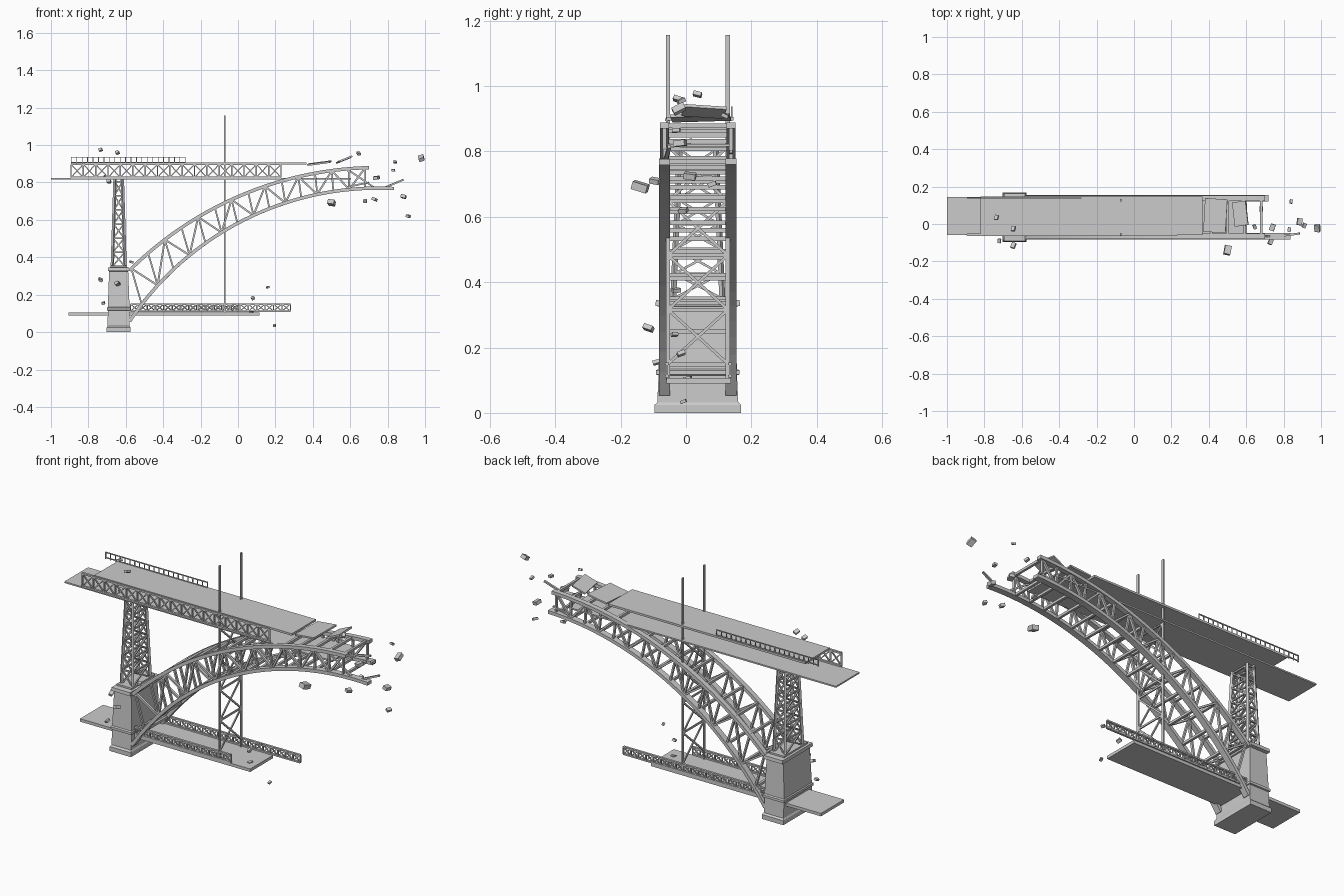
import bpy, bmesh, math, random
from mathutils import Vector, Matrix, Euler

if "Cube" in bpy.data.objects:
    bpy.data.objects.remove(bpy.data.objects["Cube"])

random.seed(4)
YF, YB, YC = -0.066, 0.138, 0.036      # front rib, back rib, bridge centre line


def finish(name, bm):
    bmesh.ops.recalc_face_normals(bm, faces=bm.faces)
    me = bpy.data.meshes.new(name)
    bm.to_mesh(me)
    bm.free()
    ob = bpy.data.objects.new(name, me)
    bpy.context.collection.objects.link(ob)
    return ob


def box(name, x, y, z, rot=None):
    """Box from (min, max) ranges, optionally rotated about its centre."""
    bm = bmesh.new()
    c = Vector([(r[0] + r[1]) / 2 for r in (x, y, z)])
    s = [r[1] - r[0] for r in (x, y, z)]
    m = Euler(rot or (0, 0, 0)).to_matrix().to_4x4()
    bmesh.ops.create_cube(bm, size=1, matrix=Matrix.Translation(c) @ m @ Matrix.Diagonal((*s, 1)))
    return finish(name, bm)


def bars(name, members):
    """One object of straight bars: (start, end, width, depth)."""
    bm = bmesh.new()
    for a, b, w, h in members:
        a, b = Vector(a), Vector(b)
        d = b - a
        n = d.normalized()
        s = n.cross(Vector((0, 0, 1)))
        s = s.normalized() if s.length > 1e-4 else Vector((0, 1, 0))
        t = s.cross(n)
        m = Matrix((s * w, t * h, d)).transposed().to_4x4()
        bmesh.ops.create_cube(bm, size=1, matrix=Matrix.Translation((a + b) / 2) @ m)
    return finish(name, bm)


def stack(name, rings):
    """Lofted rectangular block: rings of (z, half x, half y) about the pier axis."""
    bm = bmesh.new()
    prev = None
    for z, hx, hy in rings:
        r = [bm.verts.new((-0.638 + i * hx, YC + j * hy, z)) for i, j in ((-1, -1), (1, -1), (1, 1), (-1, 1))]
        if prev:
            for k in range(4):
                bm.faces.new((prev[k], prev[(k + 1) % 4], r[(k + 1) % 4], r[k]))
        else:
            bm.faces.new(r)
        prev = r
    bm.faces.new(prev)
    return finish(name, bm)


def top_z(x):
    return 0.88 - 1.883 + math.sqrt(1.883 ** 2 - (x - 0.75) ** 2)


def low_z(x):
    return 0.77 - 1.598 + math.sqrt(1.598 ** 2 - (x - 0.75) ** 2)


def chord(name, fz, x0, x1, y, w, t, n=28):
    """Rectangular section swept along an arch curve."""
    bm = bmesh.new()
    prev = None
    for i in range(n + 1):
        x = x0 + (x1 - x0) * i / n
        e = 1e-3
        nrm = Vector((-(fz(x + e) - fz(x - e)) / (2 * e), 0, 1)).normalized()
        p = Vector((x, y, fz(x)))
        r = [bm.verts.new(p + nrm * (t / 2 * k) + Vector((0, w / 2 * j, 0)))
             for j, k in ((-1, -1), (1, -1), (1, 1), (-1, 1))]
        if prev:
            for k in range(4):
                bm.faces.new((prev[k], prev[(k + 1) % 4], r[(k + 1) % 4], r[k]))
        else:
            bm.faces.new(r)
        prev = r
    bm.faces.new(prev)
    return finish(name, bm)


def x_truss(name, x0, x1, y, z0, z1, n, w, cw):
    """Flat girder with chords, posts and crossed diagonals."""
    m = [((x0, y, z), (x1, y, z), cw, w * 1.3) for z in (z0, z1)]
    p = (x1 - x0) / n
    for i in range(n + 1):
        x = x0 + p * i
        m.append(((x, y, z0), (x, y, z1), w, w))
        if i < n:
            m += [((x, y, z0), (x + p, y, z1), w, w * .8), ((x, y, z1), (x + p, y, z0), w, w * .8)]
    return bars(name, m)


# masonry pier
stack("pier_block", [(0, .064, .133), (.024, .064, .133), (.032, .059, .124), (.115, .058, .12),
                     (.117, .063, .128), (.13, .063, .128), (.134, .058, .12), (.325, .051, .112),
                     (.327, .058, .13), (.345, .056, .128), (.347, .045, .1), (.356, .045, .1)])

# lattice tower on the pier
tower = []
lev = [0.35 + 0.455 * i / 6 for i in range(7)]
def leg(i, j, z):
    f = (z - .35) / .455
    return (-0.638 + i * (.034 - .014 * f), YC + j * (.075 - .02 * f), z)
cor = [(-1, -1), (1, -1), (1, 1), (-1, 1)]
for k in range(4):
    a, b = cor[k], cor[(k + 1) % 4]
    tower.append((leg(*a, .345), leg(*a, .815), .013, .013))
    for i, z in enumerate(lev):
        tower.append((leg(*a, z), leg(*b, z), .008, .008))
        if i < 6:
            tower += [(leg(*a, z), leg(*b, lev[i + 1]), .007, .007), (leg(*b, z), leg(*a, lev[i + 1]), .007, .007)]
bars("lattice_tower", tower)

# arch ribs
for side, y, xe in (("front", YF, .835), ("back", YB, .72)):
    chord("arch_top_chord_" + side, top_z, -.58, .70, y, .028, .018)
    chord("arch_bottom_chord_" + side, low_z, -.58, xe, y, .034, .018)

# arch web members and cross struts
N = 14
top, low = [], []
for i in range(N + 1):
    x = -.57 + 1.25 * i / N
    top.append((x, top_z(x)))
    xl = min(x + .055 * (1 - i / N), .7)
    low.append((xl, low_z(xl)))
for side, y in (("front", YF), ("back", YB)):
    web = []
    for i in range(N + 1):
        t, l = top[i], low[i]
        web.append(((t[0], y, t[1]), (l[0], y, l[1]), .013, .009))
        if i < N:
            a, b = (low[i], top[i + 1]) if i % 2 else (top[i], low[i + 1])
            web.append(((a[0], y, a[1]), (b[0], y, b[1]), .013, .01))
    bars("arch_web_" + side, web)
struts = []
for row in (top, low):
    for x, z in row:
        struts.append(((x, YF, z), (x, YB, z), .013, .013))
bars("arch_cross_struts", struts)

# snapped members at the broken crown
bars("snapped_members", [((.60, YF, .86), (.74, YF, .765), .009, .009),
                         ((.765, YF, .765), (.885, YF + .015, .815), .011, .009),
                         ((.58, YB, .775), (.70, YB, .80), .009, .009)])

# upper deck
box("upper_road_slab", (-.82, .365), (-.06, .146), (.895, .906))
box("upper_lower_slab", (-1, .605), (-.058, .144), (.815, .823))
x_truss("upper_side_girder", -.893, .23, -.058, .827, .897, 17, .007, .012)
box("broken_deck_panel_1", (.375, .495), (-.045, .135), (.899, .908), (.03, -.13, -.06))
box("broken_deck_panel_2", (.53, .607), (-.01, .12), (.918, .927), (-.07, -.38, .14))

# railing along the back
rail = [((-.893, .14, z), (-.28, .14, z), .005, .005) for z in (.907, .935)]
rail += [((x, .14, .9), (x, .14, .935), .004, .004) for x in [-.891 + .609 * i / 21 for i in range(22)]]
bars("back_railing", rail)

# lower deck with side girders
box("lower_road_slab", (-.905, .115), (-.06, .137), (.09, .106))
x_truss("lower_girder_front", -.575, .0, -.058, .112, .150, 13, .006, .012)
x_truss("lower_girder_back", -.575, .28, .135, .112, .150, 19, .006, .012)

# tall masts with cross bracing
PX, P0, P1 = -.071, -.055, .128
mast = [((PX, y, .1), (PX, y, 1.157), .013, .007) for y in (P0, P1)]
for i in range(4):
    z0, z1 = .15 + .166 * i, .15 + .166 * (i + 1)
    mast += [((PX, P0, z0), (PX, P1, z1), .006, .009), ((PX, P0, z1), (PX, P1, z0), .006, .009),
             ((PX, P0, z1), (PX, P1, z1), .006, .01)]
bars("masts", mast)

# flying debris: x, y, z, size
chunks = [(-.735, .035, .975, .017), (-.645, -.025, .96, .018), (-.71, .01, .83, .014), (-.69, -.02, .805, .018),
          (-.645, -.115, .26, .02), (-.735, -.035, .28, .018), (-.72, -.09, .155, .015), (-.57, -.03, .375, .016),
          (.08, -.015, .182, .016), (.07, .005, .105, .016), (.16, -.035, .24, .013), (.195, -.008, .035, .012),
          (.645, -.015, .955, .016), (.68, .08, .70, .017), (.74, -.018, .825, .024), (.73, -.095, .71, .02),
          (.84, .12, .91, .014), (.83, -.03, .865, .016), (.98, -.022, .93, .026), (.5, -.14, .692, .032),
          (.885, .012, .725, .024), (.91, -.008, .62, .017)]
for i, (x, y, z, s) in enumerate(chunks):
    a, b, c = s * .55, s * .75, s * .38
    box(f"debris_{i + 1}", (x - a, x + a), (y - b, y + b), (z - c, z + c),
        [random.uniform(-.5, .5) for _ in range(3)])
